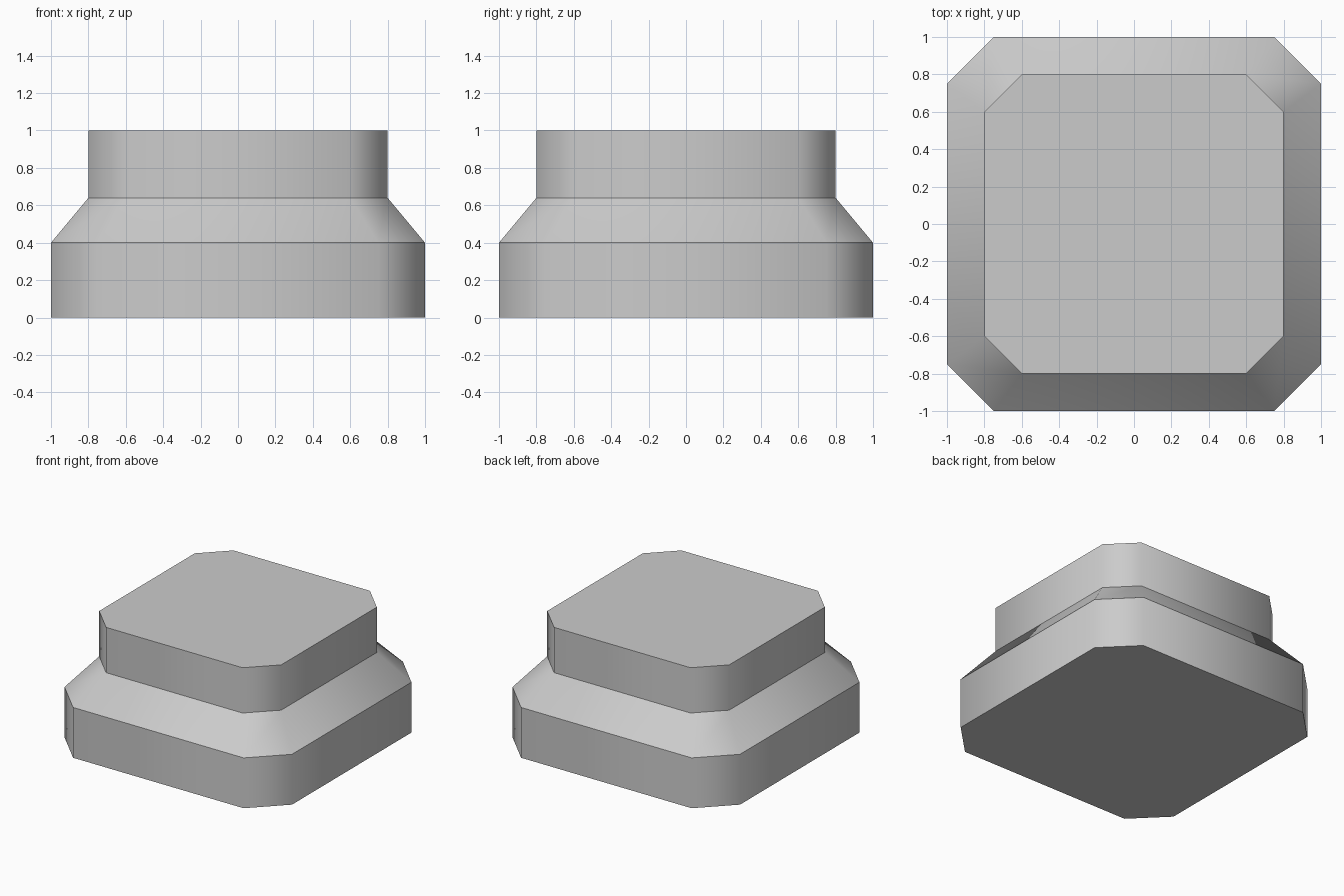
import bpy, bmesh

if "Cube" in bpy.data.objects:
    bpy.data.objects.remove(bpy.data.objects["Cube"])

# Profile rings of the stepped block: (height, half width, half length of the straight side)
RINGS = [(0.0, 1.0, 0.75), (0.4, 1.0, 0.75), (0.64, 0.8, 0.6), (1.0, 0.8, 0.6)]


def chamfered_ring(bm, z, a, b):
    """Square outline with cut corners, counter-clockwise."""
    outline = [(a, -b), (a, b), (b, a), (-b, a), (-a, b), (-a, -b), (-b, -a), (b, -a)]
    return [bm.verts.new((x, y, z)) for x, y in outline]


bm = bmesh.new()
rings = [chamfered_ring(bm, *r) for r in RINGS]

# Side walls, smooth around the corners
for low, high in zip(rings, rings[1:]):
    for i in range(8):
        j = (i + 1) % 8
        bm.faces.new((low[i], low[j], high[j], high[i])).smooth = True

# Flat bottom and top
bm.faces.new(rings[0][::-1])
bm.faces.new(rings[-1])

# Keep every horizontal step edge crisp
for e in bm.edges:
    e.smooth = abs(e.verts[0].co.z - e.verts[1].co.z) > 1e-4

mesh = bpy.data.meshes.new("stepped_block")
bm.to_mesh(mesh)
bm.free()
block = bpy.data.objects.new("stepped_block", mesh)
bpy.context.collection.objects.link(block)
